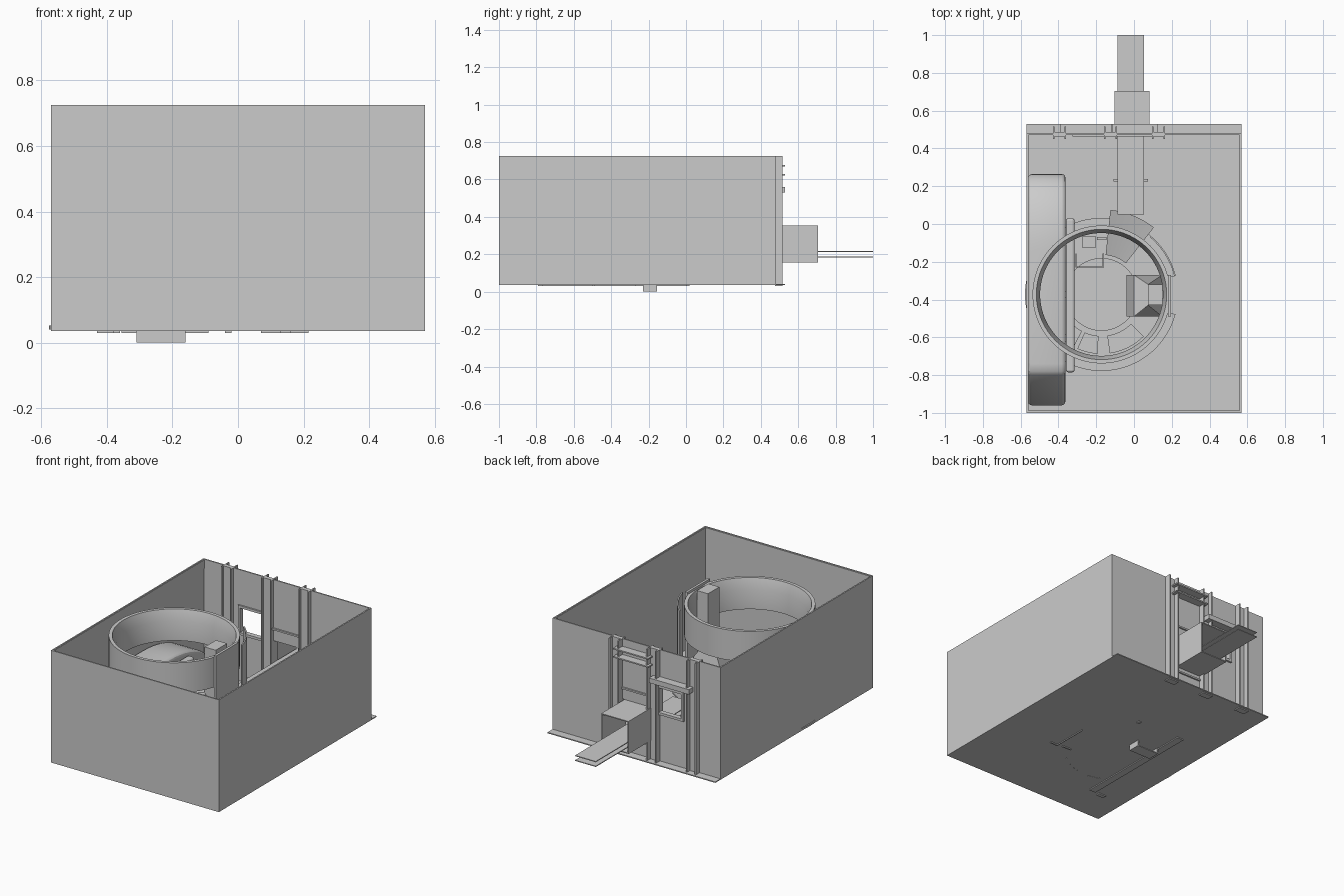
import bpy, math

CX, CY = -0.172, -0.373      # centre of the round booth


def mesh(name, verts, faces, smooth=False):
    me = bpy.data.meshes.new(name)
    me.from_pydata(verts, [], faces)
    me.update()
    ob = bpy.data.objects.new(name, me)
    bpy.context.collection.objects.link(ob)
    if smooth:
        bpy.context.view_layer.objects.active = ob
        ob.select_set(True)
        bpy.ops.object.shade_smooth_by_angle(angle=math.radians(35))
        ob.select_set(False)
    return ob


def box(name, x0, x1, y0, y1, z0, z1):
    v = [(x, y, z) for z in (z0, z1) for x, y in ((x0, y0), (x1, y0), (x1, y1), (x0, y1))]
    f = [(3, 2, 1, 0), (4, 5, 6, 7)] + [(i, (i + 1) % 4, (i + 1) % 4 + 4, i + 4) for i in range(4)]
    return mesh(name, v, f)


def arc(name, profile, a0=0, a1=360, n=64, smooth=True):
    """Sweep a closed (radius, z) profile around the booth centre."""
    full = a1 - a0 >= 360
    k, rows = len(profile), n if full else n + 1
    v = []
    for i in range(rows):
        a = math.radians(a0 + (a1 - a0) * i / n)
        v += [(CX + r * math.cos(a), CY + r * math.sin(a), z) for r, z in profile]
    f = []
    for i in range(n):
        p, q = i * k, ((i + 1) % rows) * k
        f += [(p + j, q + j, q + (j + 1) % k, p + (j + 1) % k) for j in range(k)]
    if not full:
        f += [tuple(range(k)), tuple(reversed(range(n * k, n * k + k)))]
    return mesh(name, v, f, smooth)


def rect(r0, r1, z0, z1):
    return [(r0, z0), (r1, z0), (r1, z1), (r0, z1)]


def extrude_x(name, pts, x0, x1, smooth=False):
    n = len(pts)
    v = [(x, y, z) for x in (x0, x1) for y, z in pts]
    f = [tuple(reversed(range(n))), tuple(range(n, 2 * n))]
    f += [(i, (i + 1) % n, (i + 1) % n + n, i + n) for i in range(n)]
    return mesh(name, v, f, smooth)


# Room shell
box("floor", -0.57, 0.57, -1.0, 0.53, 0.036, 0.042)
box("front_wall", -0.57, 0.57, -1.0, -0.992, 0.04, 0.725)
for s, side in ((-1, "left"), (1, "right")):
    a, b = sorted((s * 0.562, s * 0.57))
    box(side + "_wall", a, b, -1.0, 0.48, 0.04, 0.725)
    a, b = sorted((s * 0.558, s * 0.562))
    box(side + "_trim", a, b, -0.992, 0.472, 0.67, 0.722)
box("front_trim", -0.558, 0.558, -0.992, -0.988, 0.67, 0.722)

# Back wall in bays, with a window and the conveyor opening
box("back_wall_left", -0.57, -0.39, 0.472, 0.48, 0.04, 0.725)
box("back_wall_right", 0.13, 0.57, 0.472, 0.48, 0.04, 0.725)
box("door_lower", -0.39, -0.12, 0.472, 0.48, 0.04, 0.345)
box("door_upper", -0.39, -0.12, 0.472, 0.48, 0.495, 0.725)
box("door_side_left", -0.39, -0.31, 0.472, 0.48, 0.345, 0.495)
box("door_side_right", -0.16, -0.12, 0.472, 0.48, 0.345, 0.495)
box("bay_upper", -0.12, 0.13, 0.472, 0.48, 0.355, 0.725)
box("bay_lower", -0.12, 0.13, 0.472, 0.48, 0.04, 0.155)
for x0, x1, z0, z1 in ((-0.325, -0.145, 0.33, 0.345), (-0.325, -0.145, 0.495, 0.51),
                       (-0.325, -0.31, 0.345, 0.495), (-0.16, -0.145, 0.345, 0.495)):
    box("window_frame", x0, x1, 0.462, 0.492, z0, z1)

# Steel columns: web plus two fins, with base plates below the floor
for x in (-0.395, -0.125, 0.13):
    box("column_web", x - 0.03, x + 0.03, 0.462, 0.488, 0.04, 0.725)
    for s in (-1, 1):
        box("column_fin", x + s * 0.03 - 0.004, x + s * 0.03 + 0.004, 0.45, 0.517, 0.036, 0.725)
    box("column_base", x - 0.035, x + 0.035, 0.475, 0.515, 0.03, 0.04)
box("door_lintel", -0.39, -0.12, 0.475, 0.53, 0.53, 0.56)
for z in (0.62, 0.67):
    box("bay_rail", -0.114, 0.124, 0.475, 0.53, z, z + 0.008)
for z in (0.12, 0.42):
    box("bay_ledge", -0.095, 0.10, 0.462, 0.49, z, z + 0.01)

# Conveyor and its housing
box("housing_top", -0.103, 0.082, 0.475, 0.705, 0.349, 0.355)
box("housing_base", -0.103, 0.082, 0.475, 0.705, 0.155, 0.161)
box("housing_left", -0.103, -0.097, 0.475, 0.705, 0.161, 0.349)
box("housing_right", 0.076, 0.082, 0.475, 0.705, 0.161, 0.349)
for z in (0.184, 0.213):
    box("conveyor_belt", -0.087, 0.053, 0.05, 1.0, z, z + 0.005)
for x in (-0.098, 0.064):
    box("conveyor_leg", x - 0.01, x + 0.01, 0.225, 0.237, 0.04, 0.21)
arc("conveyor_chute", [(0.21, 0.12), (0.45, 0.195), (0.45, 0.205), (0.21, 0.13)], 52, 84, 16)

# Round booth: raised ring, floor step, desk
arc("overhead_ring", [(0.325, 0.50), (0.365, 0.50), (0.365, 0.685), (0.345, 0.685),
                      (0.325, 0.62)], n=96)
arc("floor_step", rect(0.19, 0.405, 0.04, 0.052), 14, 345, 80)
arc("curved_screen", rect(0.397, 0.405, 0.04, 0.69), 14, 50, 16)
box("screen_door", 0.18, 0.195, -0.49, -0.27, 0.04, 0.70)

# Operator console with sloped sides
m = [(-0.04, -0.49), (0.15, -0.49), (0.15, -0.27), (-0.04, -0.27)]
t = [(0.0, -0.49), (0.075, -0.43), (0.075, -0.32), (0.0, -0.27)]
mesh("console_hood", [(x, y, 0.30) for x, y in m] + [(x, y, 0.42) for x, y in t],
     [(3, 2, 1, 0), (4, 5, 6, 7)] + [(i, (i + 1) % 4, (i + 1) % 4 + 4, i + 4) for i in range(4)])
box("console_body", 0.0, 0.15, -0.48, -0.28, 0.04, 0.30)
box("console_cabinet", 0.075, 0.15, -0.43, -0.32, 0.30, 0.70)

# Desk plates inside the ring
for a0, a1, z in ((228, 242, 0.10), (246, 266, 0.13), (278, 315, 0.16)):
    arc("desk_plate", rect(0.22, 0.315, z, z + 0.01), a0, a1, 8)
    arc("desk_support", rect(0.28, 0.30, 0.035, z), a0 + 2, a1 - 2, 8)
box("small_box", -0.275, -0.20, -0.125, -0.065, 0.04, 0.16)
box("small_post", -0.195, -0.145, -0.085, -0.07, 0.04, 0.22)

# Step bucket that drops below the floor
box("bucket_base", -0.31, -0.16, -0.23, -0.155, 0.0, 0.006)
box("bucket_back", -0.31, -0.16, -0.23, -0.224, 0.006, 0.10)
for x in (-0.31, -0.166):
    box("bucket_side", x, x + 0.006, -0.224, -0.155, 0.006, 0.10)

# Long machine along the left wall, rounded at the back and sloped at the front
prof = [(-0.96, 0.04), (-0.96, 0.10), (-0.80, 0.38), (-0.78, 0.395), (-0.74, 0.40), (-0.14, 0.40)]
for i in range(1, 13):
    a = math.radians(90 - i * 7.5)
    prof.append((-0.14 + 0.405 * math.cos(a), 0.20 + 0.20 * math.sin(a)))
prof.append((0.265, 0.04))
machine = extrude_x("side_machine", prof, -0.56, -0.363)
bev = machine.modifiers.new("bevel", "BEVEL")
bev.width, bev.segments, bev.limit_method = 0.02, 3, "ANGLE"
bev.angle_limit = math.radians(50)
for p in machine.data.polygons:
    p.use_smooth = len(p.vertices) == 4
panel = box("machine_panel", -0.36, -0.315, -0.785, 0.03, 0.04, 0.36)
bev = panel.modifiers.new("bevel", "BEVEL")
bev.width, bev.segments = 0.012, 3

# Thin feet and rails showing under the floor
for x0, x1, y0, y1 in ((-0.43, -0.38, -0.79, -0.765), (-0.355, -0.31, -0.77, 0.02),
                       (0.07, 0.13, -0.49, -0.48), (0.16, 0.165, -0.49, -0.27),
                       (0.16, 0.215, -0.50, -0.49), (-0.04, -0.02, 0.0, 0.02)):
    box("floor_anchor", x0, x1, y0, y1, 0.03, 0.04)
